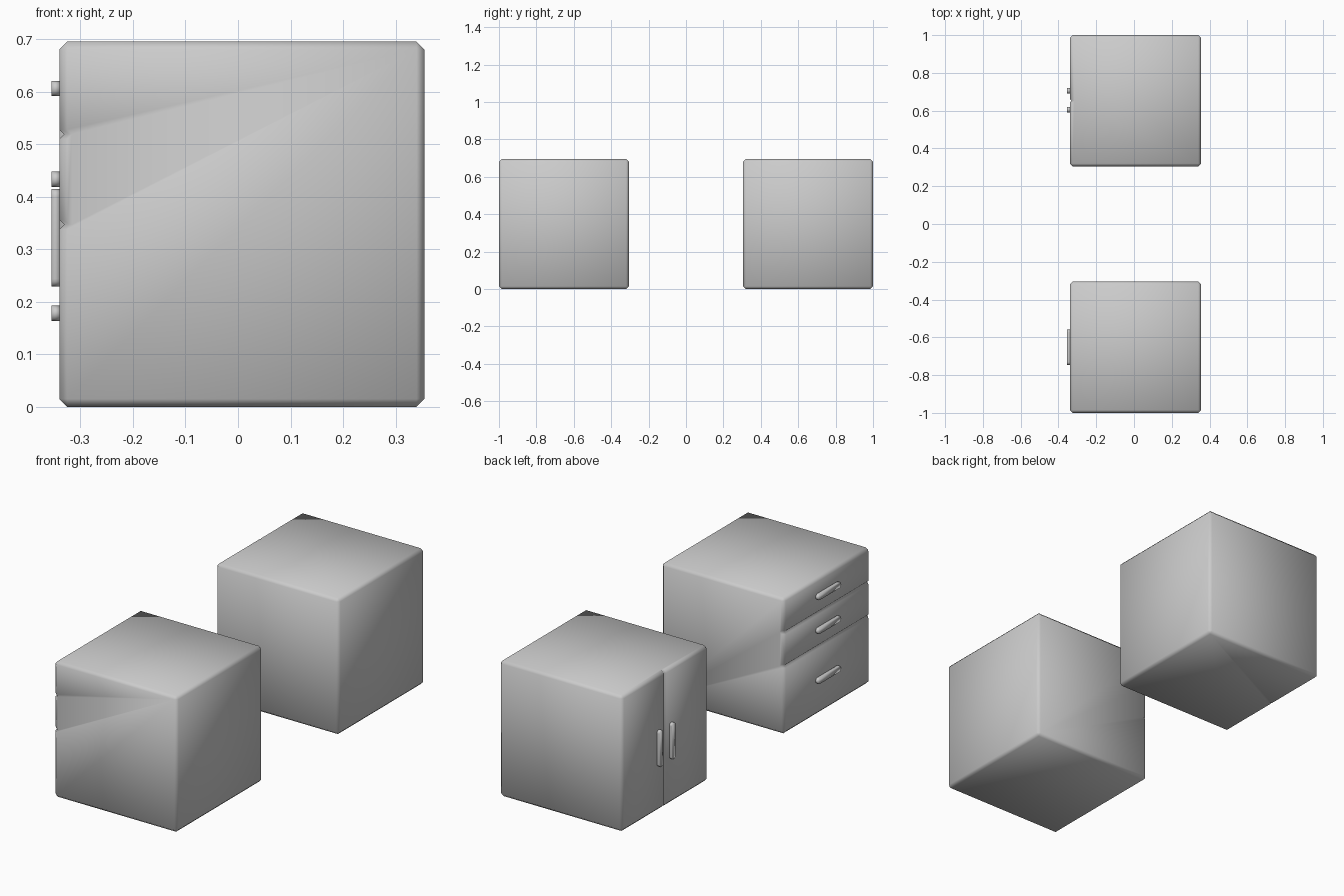
import bpy
import bmesh
from math import pi, cos, sin
from mathutils import Vector, Matrix

cube = bpy.data.objects.get("Cube")
if cube:
    bpy.data.objects.remove(cube, do_unlink=True)

grey = bpy.data.materials.new("plain grey")
grey.use_nodes = True
COLOUR = (0.6, 0.6, 0.6, 1)
grey.diffuse_color = COLOUR
grey.node_tree.nodes["Principled BSDF"].inputs["Base Color"].default_value = COLOUR

SIZE = 0.695
FACE_X = -0.34      # plane of the doors and drawers
BEVEL = 0.015
GROOVE = 0.009      # half width and depth of the gaps


def finish(name, bm):
    bmesh.ops.recalc_face_normals(bm, faces=bm.faces)
    for face in bm.faces:
        face.smooth = True
    mesh = bpy.data.meshes.new(name)
    bm.to_mesh(mesh)
    bm.free()
    mesh.materials.append(grey)
    obj = bpy.data.objects.new(name, mesh)
    bpy.context.collection.objects.link(obj)
    return obj


def cabinet(name, y, axis, gaps):
    """Chamfered box whose -x face has V grooves across the given axis."""
    bm = bmesh.new()
    centre = Vector((FACE_X + SIZE / 2, y, SIZE / 2))
    bmesh.ops.create_cube(bm, size=SIZE, matrix=Matrix.Translation(centre))
    bmesh.ops.bevel(bm, geom=bm.edges[:], offset=BEVEL, segments=1, affect='EDGES')
    normal = Vector((0, 0, 0))
    normal[axis] = 1
    for gap in gaps:
        for at in (gap - GROOVE, gap, gap + GROOVE):
            faces = [f for f in bm.faces if f.calc_center_median().x < FACE_X + BEVEL * 0.8]
            edges = {e for f in faces for e in f.edges}
            verts = {v for f in faces for v in f.verts}
            bmesh.ops.bisect_plane(bm, geom=faces + list(edges) + list(verts),
                                   plane_co=normal * at, plane_no=normal)
        for v in bm.verts:
            if abs(v.co[axis] - gap) < 0.001 and v.co.x < FACE_X + 0.02:
                v.co.x += GROOVE
    return finish(name, bm)


def handle(name, y, z, vertical):
    """Flat bar with round ends."""
    radius, half, steps = 0.0145, 0.0785, 8
    bm = bmesh.new()
    ring = []
    for end in (1, -1):
        for i in range(steps + 1):
            a = pi * i / steps - pi / 2
            along, across = end * (half + radius * cos(a)), end * radius * sin(a)
            offset = (across, along) if vertical else (along, across)
            ring.append(bm.verts.new((-0.355, y + offset[0], z + offset[1])))
    front = bm.faces.new(ring)
    extruded = bmesh.ops.extrude_face_region(bm, geom=[front], use_keep_orig=True)
    back = [v for v in extruded["geom"] if isinstance(v, bmesh.types.BMVert)]
    bmesh.ops.translate(bm, verts=back, vec=(0.016, 0, 0))
    return finish(name, bm)


# Two-door cabinet: one vertical gap, upright handles
CENTRE_Y = 1 - SIZE / 2
cabinet("door_cabinet", CENTRE_Y, 1, [CENTRE_Y])
handle("left_door_handle", CENTRE_Y + 0.053, 0.322, True)
handle("right_door_handle", CENTRE_Y - 0.047, 0.322, True)

# Three-drawer cabinet: two horizontal gaps, level handles
cabinet("drawer_cabinet", -CENTRE_Y, 2, [0.519, 0.347])
for name, z in (("top", 0.606), ("middle", 0.433), ("bottom", 0.178)):
    handle(name + "_drawer_handle", -CENTRE_Y, z, False)
